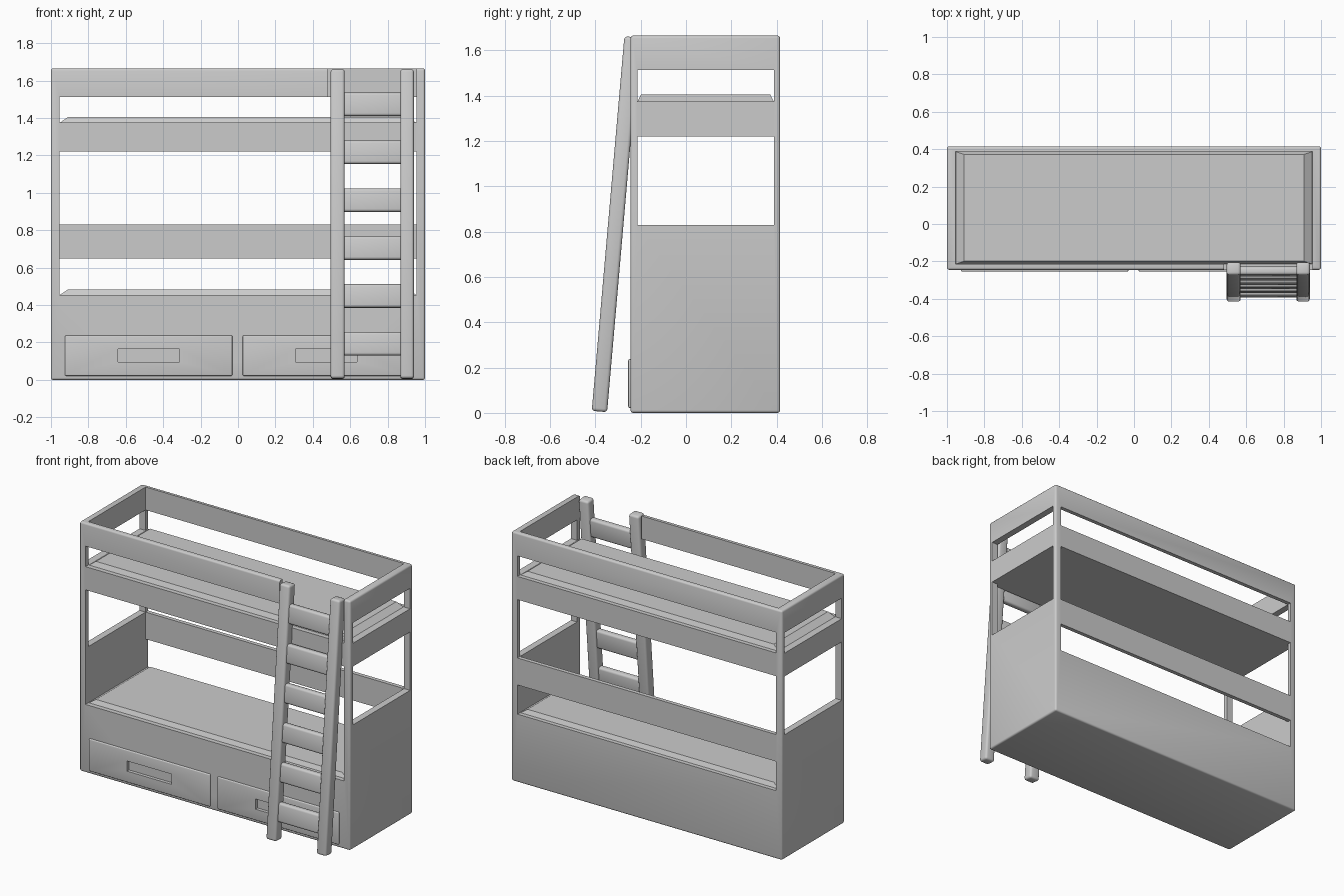
import bpy
import bmesh
import math
from mathutils import Matrix

if "Cube" in bpy.data.objects:
    bpy.data.objects.remove(bpy.data.objects["Cube"])

grey = bpy.data.materials.new("light_grey")
grey.use_nodes = True
colour = (0.6, 0.6, 0.6, 1)
grey.diffuse_color = colour
grey.node_tree.nodes["Principled BSDF"].inputs["Base Color"].default_value = colour


def box(name, x, y, z, bevel=0.0, tilt=0.0, top_inset=None):
    """Box spanning the given (min, max) ranges, tilted about its own centre."""
    size = [b - a for a, b in (x, y, z)]
    centre = [(a + b) / 2 for a, b in (x, y, z)]
    bm = bmesh.new()
    bmesh.ops.create_cube(bm, size=1)
    for v in bm.verts:
        v.co = [c * s for c, s in zip(v.co, size)]
        if top_inset and v.co.z > 0:
            v.co.x -= math.copysign(top_inset[0], v.co.x)
            v.co.y -= math.copysign(top_inset[1], v.co.y)
    if bevel:
        bmesh.ops.bevel(bm, geom=bm.edges[:], offset=bevel, segments=3,
                        profile=0.5, affect='EDGES')
    bm.transform(Matrix.Translation(centre) @ Matrix.Rotation(-tilt, 4, 'X'))
    mesh = bpy.data.meshes.new(name)
    bm.to_mesh(mesh)
    bm.free()
    mesh.materials.append(grey)
    ob = bpy.data.objects.new(name, mesh)
    bpy.context.collection.objects.link(ob)
    return ob


def activate(ob):
    bpy.ops.object.select_all(action='DESELECT')
    ob.select_set(True)
    bpy.context.view_layer.objects.active = ob


def cut(ob, x, y, z):
    """Remove a box-shaped volume from an object."""
    cutter = box("cutter", x, y, z)
    cutter.hide_render = True
    mod = ob.modifiers.new("opening", 'BOOLEAN')
    mod.operation = 'DIFFERENCE'
    mod.solver = 'EXACT'
    mod.object = cutter
    activate(ob)
    bpy.ops.object.modifier_apply(modifier=mod.name)
    bpy.data.objects.remove(cutter)


def smooth(ob):
    activate(ob)
    bpy.ops.object.shade_smooth_by_angle(angle=math.radians(35))


# Main levels and the clear space inside the posts
FRONT, BACK, TOP = -0.245, 0.415, 1.665
IN_X, IN_Y = (-0.955, 0.955), (-0.215, 0.388)
BASE, LOW_RAIL, PANEL = 0.455, 0.65, 0.83
DECK, DECK_TOP, GUARD = 1.22, 1.375, 1.512
THROUGH = (-1.5, 1.5)

# Bunk frame: one rounded block with the openings cut away
frame = box("bunk_frame", (-1, 1), (FRONT, BACK), (0, TOP), bevel=0.012)
cut(frame, IN_X, IN_Y, (BASE, DECK))               # lower sleeping space
cut(frame, IN_X, IN_Y, (DECK_TOP, 2))              # upper sleeping space
cut(frame, IN_X, (-1, 0), (BASE, DECK))            # lower front opening
cut(frame, IN_X, (0, 1), (BASE, LOW_RAIL))         # gap under the back rail
cut(frame, IN_X, (0, 1), (PANEL, DECK))            # gap above the back rail
cut(frame, THROUGH, IN_Y, (PANEL, DECK))           # openings above end panels
cut(frame, IN_X, (-1, 1), (DECK_TOP, GUARD))       # gap under long guard rails
cut(frame, THROUGH, IN_Y, (DECK_TOP, GUARD))       # gap under end guard rails
cut(frame, (0.48, IN_X[1]), (-1, 0), (DECK_TOP, 2))  # ladder entrance

# Mattresses with sloping edges
for name, z, height in (("lower_mattress", BASE, 0.028), ("upper_mattress", DECK_TOP, 0.03)):
    box(name, IN_X, IN_Y, (z - 0.002, z + height), top_inset=(0.045, 0.016))

# Drawers with recessed handles
for name, x in (("right_drawer", -0.4775), ("left_drawer", 0.4725)):
    drawer = box(name, (x - 0.4475, x + 0.4475), (FRONT - 0.01, FRONT + 0.02),
                 (0.022, 0.237), bevel=0.006)
    grip = ((x - 0.165, x + 0.165), (-0.4, FRONT + 0.012), (0.097, 0.165))
    cut(drawer, *grip)
    cut(frame, *grip)
    smooth(drawer)
smooth(frame)

# Leaning ladder
LEAN = math.atan2(0.145, TOP)
MID_Y, MID_Z = -0.31, TOP / 2
for name, x in (("right_ladder_stile", (0.495, 0.57)), ("left_ladder_stile", (0.868, 0.94))):
    smooth(box(name, x, (MID_Y - 0.034, MID_Y + 0.034), (0.003, TOP - 0.003),
               bevel=0.014, tilt=LEAN))

for i in range(6):
    z = 0.1925 + 0.256 * i
    y = MID_Y + (z - MID_Z) * math.tan(LEAN)
    smooth(box(f"ladder_rung_{i + 1}", (0.555, 0.885), (y - 0.022, y + 0.022),
               (z - 0.0625, z + 0.0625), bevel=0.014, tilt=LEAN))
